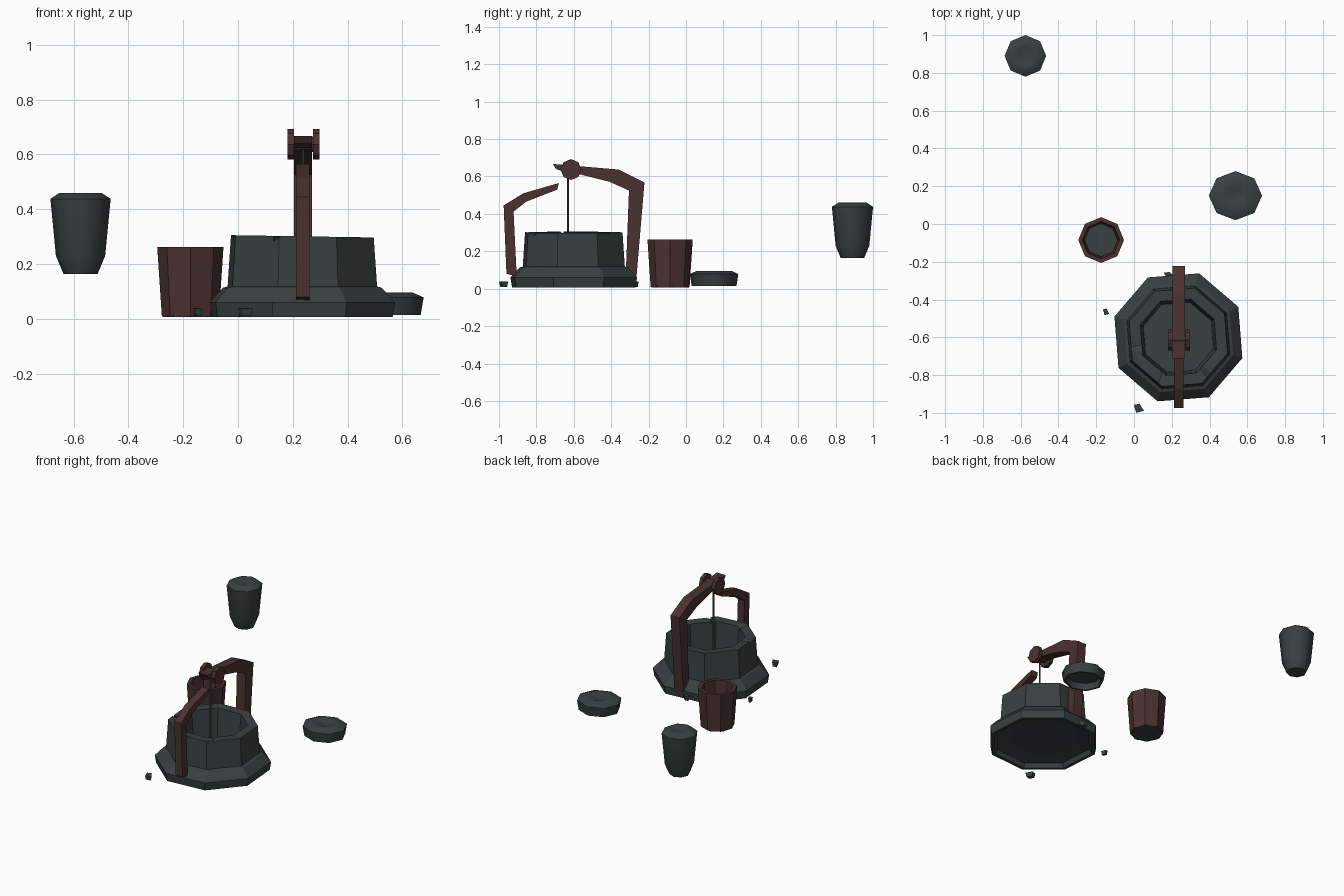
import bpy, bmesh, math, random
from mathutils import Vector, Matrix

if "Cube" in bpy.data.objects:
    bpy.data.objects.remove(bpy.data.objects["Cube"])
random.seed(4)


def material(name, rgb):
    m = bpy.data.materials.new(name)
    m.diffuse_color = (*rgb, 1)
    m.use_nodes = True
    m.node_tree.nodes["Principled BSDF"].inputs["Base Color"].default_value = m.diffuse_color
    return m


STONE = material("dark_stone", (0.040, 0.052, 0.051))
WOOD = material("dark_red_wood", (0.070, 0.031, 0.031))
ROPE = material("rope_grey", (0.070, 0.078, 0.058))


def finish(name, bm, mat, smooth=None):
    bmesh.ops.recalc_face_normals(bm, faces=bm.faces)
    me = bpy.data.meshes.new(name)
    bm.to_mesh(me)
    bm.free()
    ob = bpy.data.objects.new(name, me)
    bpy.context.collection.objects.link(ob)
    me.materials.append(mat)
    if smooth:
        bpy.ops.object.select_all(action='DESELECT')
        ob.select_set(True)
        bpy.context.view_layer.objects.active = ob
        bpy.ops.object.shade_smooth_by_angle(angle=math.radians(smooth))
    return ob


def lathe(name, cx, cy, profile, mat, phase=0, sides=8, sy=1, smooth=None):
    """Eight-sided turned form; both ends of the profile are capped."""
    bm = bmesh.new()
    rings = []
    for r, z in profile:
        ring = []
        for i in range(sides):
            a = math.radians(phase) + 2 * math.pi * i / sides
            ring.append(bm.verts.new((cx + r * math.cos(a), cy + sy * r * math.sin(a), z)))
        rings.append(ring)
    for lo, hi in zip(rings, rings[1:]):
        for i in range(sides):
            j = (i + 1) % sides
            bm.faces.new((lo[i], lo[j], hi[j], hi[i]))
    bm.faces.new(rings[0])
    bm.faces.new(rings[-1])
    return finish(name, bm, mat, smooth)


def side_plate(name, x0, x1, pts, mat):
    """Outline in y,z extruded along x."""
    bm = bmesh.new()
    f = bm.faces.new([bm.verts.new((x0, y, z)) for y, z in pts])
    ext = bmesh.ops.extrude_face_region(bm, geom=[f])
    vs = [g for g in ext["geom"] if isinstance(g, bmesh.types.BMVert)]
    bmesh.ops.translate(bm, verts=vs, vec=(x1 - x0, 0, 0))
    return finish(name, bm, mat)


def cylinder(name, loc, r, depth, sides, mat, along_x=False):
    bm = bmesh.new()
    rot = Matrix.Rotation(math.pi / 2, 4, 'Y') if along_x else Matrix()
    bmesh.ops.create_cone(bm, cap_ends=True, segments=sides, radius1=r, radius2=r,
                          depth=depth, matrix=Matrix.Translation(loc) @ rot)
    return finish(name, bm, mat)


# Well: flared foot, tapering wall, thick rim, inner shaft and floor
WX, WY = 0.235, -0.6
well = lathe("well_ring", WX, WY,
             [(0.22, 0.05), (0.31, 0.035), (0.325, 0.007), (0.347, 0.007),
              (0.356, 0.06), (0.305, 0.113), (0.287, 0.118), (0.274, 0.297),
              (0.212, 0.294), (0.195, 0.065)], STONE, phase=27)
for v in well.data.vertices:
    if v.co.z > 0.25:                       # slightly uneven rim
        v.co.z += 0.004 - 0.016 * (v.co.x - WX)

# Cracks chipped out of the rim
for ang, w in ((194, 0.022), (249, 0.03), (308, 0.026)):
    bm = bmesh.new()
    d = Matrix.Rotation(math.radians(ang), 4, 'Z')
    bmesh.ops.create_cone(bm, cap_ends=True, segments=3, radius1=w, radius2=w * 0.6,
                          depth=0.16,
                          matrix=Matrix.Translation((WX, WY, 0.301)) @ d
                          @ Matrix.Translation((0.235, 0, 0))
                          @ Matrix.Rotation(math.pi / 2, 4, 'Y'))
    cutter = finish("crack_cutter", bm, STONE)
    cutter.hide_render = True
    mod = well.modifiers.new("crack", 'BOOLEAN')
    mod.operation, mod.solver, mod.object = 'DIFFERENCE', 'EXACT', cutter
    bpy.context.view_layer.objects.active = well
    bpy.ops.object.modifier_apply(modifier=mod.name)
    bpy.data.objects.remove(cutter)

# Broken front arm and long back arm that carries the pulley
side_plate("front_arm", 0.212, 0.262,
           [(-0.905, 0.065), (-0.96, 0.08), (-0.975, 0.445), (-0.87, 0.51),
            (-0.68, 0.565), (-0.688, 0.53), (-0.855, 0.465), (-0.922, 0.412)], WOOD)
side_plate("back_arm", 0.205, 0.270,
           [(-0.265, 0.06), (-0.222, 0.568), (-0.36, 0.637), (-0.57, 0.655),
            (-0.712, 0.667), (-0.695, 0.64), (-0.66, 0.628), (-0.56, 0.61),
            (-0.41, 0.572), (-0.305, 0.525), (-0.322, 0.075)], WOOD)

# Pulley wheels, axle and rope
for side, x in (("left", 0.192), ("right", 0.285)):
    cylinder("pulley_wheel_" + side, (x, -0.615, 0.637), 0.056, 0.024, 8, WOOD, True)
cylinder("pulley_axle", (0.238, -0.615, 0.637), 0.028, 0.1, 8, WOOD, True)
cylinder("rope", (0.238, -0.63, 0.345), 0.005, 0.57, 6, ROPE)

# Bucket with stone-grey bottom
BX, BY = -0.174, -0.085
lathe("bucket", BX, BY, [(0.104, 0.008), (0.121, 0.262), (0.098, 0.262), (0.088, 0.03)],
      WOOD)
lathe("bucket_floor", BX, BY, [(0.089, 0.028), (0.087, 0.04)], STONE)
lathe("bucket_base", BX, BY, [(0.101, 0.006), (0.102, 0.014), (0.1, 0.02)], STONE,
      phase=8)

# Tall stone pot
lathe("tall_pot", -0.575, 0.89,
      [(0.062, 0.163), (0.09, 0.23), (0.110, 0.438), (0.076, 0.46), (0.055, 0.458),
       (0.03, 0.452)], STONE, smooth=50)

# Low stone bowl, hollow underneath, dimpled on top
lathe("low_bowl", 0.537, 0.15,
      [(0.06, 0.062), (0.108, 0.055), (0.118, 0.014), (0.130, 0.014), (0.141, 0.078),
       (0.1, 0.096), (0.06, 0.095), (0.03, 0.085)], STONE, sy=0.92, smooth=50)

# Loose stone chips
for k, (x, y, sx, sy) in enumerate(((-0.148, -0.465, 0.016, 0.018),
                                    (0.026, -0.975, 0.027, 0.024),
                                    (0.185, -0.268, 0.027, 0.014))):
    bm = bmesh.new()
    pts = [(-1, 0.7), (0.1, 1), (1, -0.6), (-0.5, -1)]
    for z, s in ((0.012, 0.8), (0.04, 1)):
        for px, py in pts:
            bm.verts.new((x + px * sx * s, y + py * sy * s, z - 0.004 * random.random()))
    bmesh.ops.convex_hull(bm, input=bm.verts)
    finish("stone_chip_%d" % (k + 1), bm, STONE)
